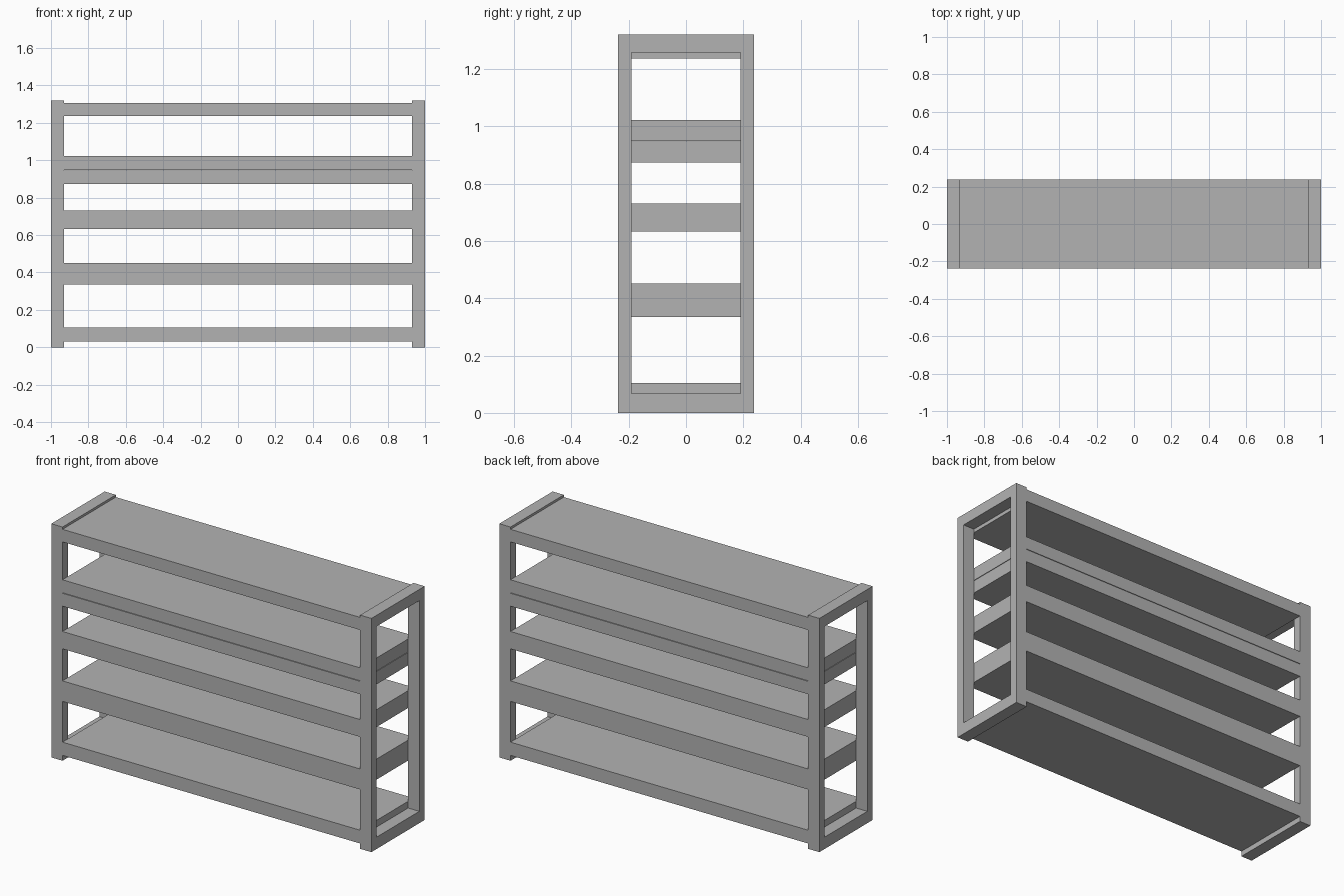
import bpy
import bmesh

cube = bpy.data.objects.get("Cube")
if cube:
    bpy.data.objects.remove(cube, do_unlink=True)

grey = bpy.data.materials.new("plain grey")
grey.use_nodes = True
colour = (0.45, 0.45, 0.45, 1)
grey.diffuse_color = colour
grey.node_tree.nodes["Principled BSDF"].inputs["Base Color"].default_value = colour

HALF_LENGTH, INNER, HALF_DEPTH, HEIGHT = 1.0, 0.93, 0.238, 1.32
OPEN_Y, OPEN_LOW, OPEN_HIGH = 0.19, 0.067, 1.257


def add_object(name, bm):
    bmesh.ops.recalc_face_normals(bm, faces=bm.faces)
    mesh = bpy.data.meshes.new(name)
    bm.to_mesh(mesh)
    bm.free()
    mesh.materials.append(grey)
    obj = bpy.data.objects.new(name, mesh)
    bpy.context.collection.objects.link(obj)


def shelf(name, low, high):
    bm = bmesh.new()
    bmesh.ops.create_cube(bm, size=1)
    bmesh.ops.scale(bm, vec=(2 * INNER, 2 * HALF_DEPTH, high - low), verts=bm.verts)
    bmesh.ops.translate(bm, vec=(0, 0, (low + high) / 2), verts=bm.verts)
    add_object(name, bm)


def end_frame(name, side):
    # Rectangular ring, extruded outward along x
    bm = bmesh.new()

    def loop(half_y, low, high):
        corners = [(-half_y, low), (half_y, low), (half_y, high), (-half_y, high)]
        return [bm.verts.new((side * INNER, y, z)) for y, z in corners]

    outer = loop(HALF_DEPTH, 0, HEIGHT)
    inner = loop(OPEN_Y, OPEN_LOW, OPEN_HIGH)
    for i in range(4):
        j = (i + 1) % 4
        bm.faces.new((outer[i], outer[j], inner[j], inner[i]))
    result = bmesh.ops.extrude_face_region(bm, geom=bm.faces[:], use_keep_orig=True)
    moved = [v for v in result["geom"] if isinstance(v, bmesh.types.BMVert)]
    bmesh.ops.translate(bm, vec=(side * (HALF_LENGTH - INNER), 0, 0), verts=moved)
    add_object(name, bm)


# Open end frames
end_frame("left_end_frame", 1)
end_frame("right_end_frame", -1)

# Shelves, the fourth made of two stacked boards with a fine seam
shelf("bottom_shelf", 0.03, 0.105)
shelf("second_shelf", 0.335, 0.451)
shelf("third_shelf", 0.632, 0.73)
shelf("fourth_shelf_lower_board", 0.873, 0.946)
shelf("fourth_shelf_upper_board", 0.949, 1.022)
shelf("top_shelf", 1.236, 1.307)
